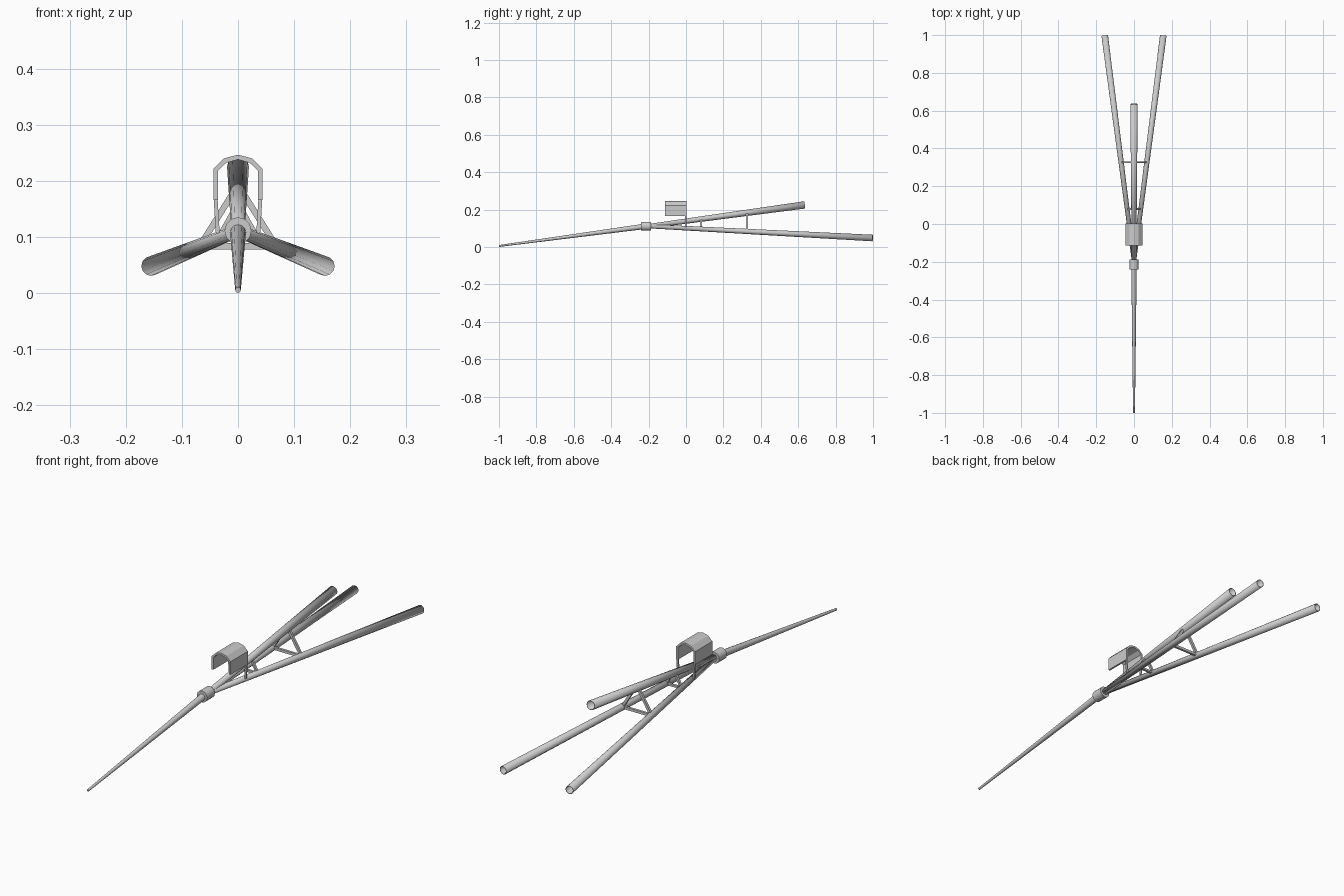
import bpy, bmesh
from mathutils import Vector

if "Cube" in bpy.data.objects:
    bpy.data.objects.remove(bpy.data.objects["Cube"])

SIDES = 12


def make_object(name, bm):
    bmesh.ops.recalc_face_normals(bm, faces=bm.faces)
    mesh = bpy.data.meshes.new(name)
    bm.to_mesh(mesh)
    bm.free()
    obj = bpy.data.objects.new(name, mesh)
    bpy.context.collection.objects.link(obj)
    return obj


def tube(name, a, b, r1, r2, hollow=False):
    """Tapered round tube from a to b; hollow ones get a thin open wall."""
    a, b = Vector(a), Vector(b)
    axis = b - a
    bm = bmesh.new()
    bmesh.ops.create_cone(bm, cap_ends=not hollow, segments=SIDES,
                          radius1=r1, radius2=r2, depth=axis.length)
    rot = axis.to_track_quat('Z', 'Y').to_matrix()
    bmesh.ops.rotate(bm, verts=bm.verts, cent=(0, 0, 0), matrix=rot)
    bmesh.ops.translate(bm, verts=bm.verts, vec=(a + b) / 2)
    obj = make_object(name, bm)
    if hollow:
        wall = obj.modifiers.new("wall", 'SOLIDIFY')
        wall.thickness = 0.003
        wall.offset = -1
    # smooth round sides, sharp end rims
    bpy.ops.object.select_all(action='DESELECT')
    obj.select_set(True)
    bpy.context.view_layer.objects.active = obj
    bpy.ops.object.shade_smooth_by_angle(angle=0.7)
    return obj


def bar(name, a, b, width, depth):
    """Square bar lying in an x-z plane, depth measured along y."""
    a, b = Vector(a), Vector(b)
    d = (b - a).normalized()
    side = Vector((-d.z, 0, d.x)) * width / 2
    back = Vector((0, depth / 2, 0))
    bm = bmesh.new()
    ring = [[bm.verts.new(p + side * s + back * t)
             for s, t in ((-1, -1), (1, -1), (1, 1), (-1, 1))] for p in (a, b)]
    bm.faces.new(ring[0])
    bm.faces.new(ring[1])
    for i in range(4):
        j = (i + 1) % 4
        bm.faces.new((ring[0][i], ring[0][j], ring[1][j], ring[1][i]))
    return make_object(name, bm)


HUB = Vector((0, -0.20, 0.111))
TOP_END = Vector((0, 0.635, 0.225))
LEG_END = Vector((0.155, 0.998, 0.048))


def on_line(end, y):
    return HUB.lerp(end, (y - HUB.y) / (end.y - HUB.y))


def mirrored(p, s):
    return Vector((p.x * s, p.y, p.z))


# Front spike and the collar joining all tubes
tube("front_spike", (0, -1.0, 0.0055), (0, -0.215, 0.111), 0.005, 0.0145)
tube("hub_collar", (0, -0.24, 0.111), (0, -0.188, 0.111), 0.024, 0.024)

# Upper tube and the two splayed lower tubes
tube("upper_tube", HUB, TOP_END, 0.012, 0.0195, True)
for s, label in ((-1, "left"), (1, "right")):
    tube(f"lower_tube_{label}", HUB, mirrored(LEG_END, s), 0.011, 0.0175, True)

# Triangular brace frames between the tubes
for n, (y, w) in enumerate(((0.08, 0.009), (0.327, 0.011)), 1):
    top = on_line(TOP_END, y)
    leg = on_line(LEG_END, y)
    bar(f"brace_{n}_cross", mirrored(leg, -1), leg, w, 0.01)
    for s, label in ((-1, "left"), (1, "right")):
        bar(f"brace_{n}_{label}", top + Vector((0.006 * s, 0, 0)),
            mirrored(leg, s), w, 0.01)

# Arched hood, extruded from a half profile mirrored across x
outer = [(0.044, 0.166), (0.044, 0.221), (0.025, 0.240), (0, 0.2465)]
inner = [(0.036, 0.166), (0.036, 0.218), (0.021, 0.232), (0, 0.238)]
outer += [(-x, z) for x, z in reversed(outer[:-1])]
inner += [(-x, z) for x, z in reversed(inner[:-1])]
bm = bmesh.new()
rows = [[[bm.verts.new((x, y, z)) for x, z in prof] for prof in (outer, inner)]
        for y in (-0.113, 0.003)]
(fo, fi), (bo, bi) = rows
for i in range(len(outer) - 1):
    for p, q in ((fo, bo), (fi, bi), (fo, fi), (bo, bi)):
        bm.faces.new((p[i], p[i + 1], q[i + 1], q[i]))
for i in (0, -1):
    bm.faces.new((fo[i], fi[i], bi[i], bo[i]))
make_object("hood", bm)

# Thin posts holding the hood on the lower tubes
for s, label in ((-1, "left"), (1, "right")):
    bar(f"hood_post_{label}", (0.04 * s, -0.001, 0.17),
        (0.036 * s, -0.001, 0.106), 0.007, 0.008)
